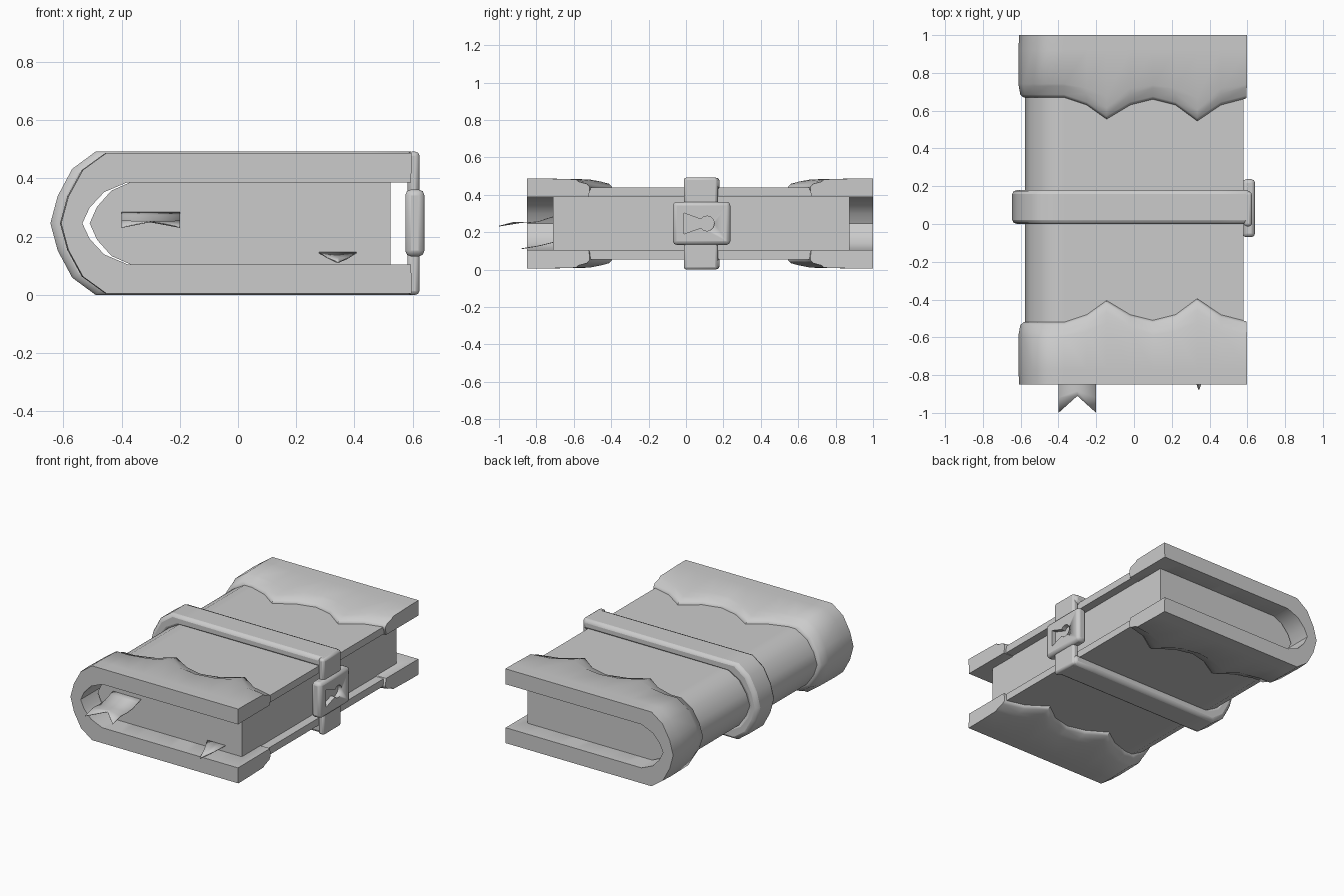
import bpy, bmesh, math

if "Cube" in bpy.data.objects:
    bpy.data.objects.remove(bpy.data.objects["Cube"])

ZC, YC = 0.246, 0.075          # mid height and mid length of the book
TOP_X = [0.59, 0.46, 0.335, 0.22, 0.1, -0.02, -0.145, -0.25, -0.37]
WAVE = [0.665, 0.63, 0.545, 0.63, 0.66, 0.63, 0.555, 0.63, 0.67]
SPINE = [(0.155, 1), (0.075, 0.76), (0.025, 0.38), (0, 0),
         (0.025, -0.38), (0.075, -0.76), (0.155, -1)]


def outline(xs, h, xe):
    """C-shaped path: top board, faceted spine, bottom board."""
    xsx = [xe] + TOP_X[1:]
    return ([(x, ZC + h) for x in xsx]
            + [(xs + dx, ZC + f * h) for dx, f in SPINE]
            + [(x, ZC - h) for x in reversed(xsx)])


def finish(name, bm, bevel=0, angle=35, segs=2):
    bmesh.ops.recalc_face_normals(bm, faces=bm.faces[:])
    me = bpy.data.meshes.new(name)
    bm.to_mesh(me)
    bm.free()
    ob = bpy.data.objects.new(name, me)
    bpy.context.collection.objects.link(ob)
    if bevel:
        m = ob.modifiers.new("Bevel", 'BEVEL')
        m.width, m.segments, m.limit_method = bevel, segs, 'ANGLE'
        m.angle_limit = math.radians(50)
    bpy.ops.object.select_all(action='DESELECT')
    ob.select_set(True)
    bpy.context.view_layer.objects.active = ob
    bpy.ops.object.shade_smooth_by_angle(angle=math.radians(angle))
    return ob


def wrap(name, rows, bevel=0, angle=40):
    """Closed tube of rows; each row is (C outline, y value per point)."""
    bm = bmesh.new()
    grid = [[bm.verts.new((x, y, z)) for (x, z), y in zip(pts, ys)]
            for pts, ys in rows]
    n = len(grid)
    for a in range(n):
        r, q = grid[a], grid[(a + 1) % n]
        for i in range(len(r) - 1):
            bm.faces.new((r[i], r[i + 1], q[i + 1], q[i]))
    for i in (0, -1):
        bm.faces.new([r[i] for r in grid])
    return finish(name, bm, bevel, angle)


def c_solid(name, outer, inner, y0, y1, bevel=0):
    n = len(outer)
    return wrap(name, [(inner, [y0] * n), (outer, [y0] * n),
                       (outer, [y1] * n), (inner, [y1] * n)], bevel)


def prism(pts, x0, x1):
    """Extrude a (y, z) polygon along x."""
    bm = bmesh.new()
    f = bm.faces.new([bm.verts.new((x0, y, z)) for y, z in pts])
    g = bmesh.ops.extrude_face_region(bm, geom=[f])
    bmesh.ops.translate(bm, vec=(x1 - x0, 0, 0),
                        verts=[v for v in g['geom'] if isinstance(v, bmesh.types.BMVert)])
    return bm


def box(y0, y1, z0, z1, x0, x1):
    return prism([(y0, z0), (y1, z0), (y1, z1), (y0, z1)], x0, x1)


# Leather cover
c_solid("cover", outline(-0.578, 0.192, 0.58), outline(-0.54, 0.145, 0.58), -0.8, 0.955)

# Page block
bm = bmesh.new()
page = outline(-0.51, 0.148, 0.525)
ends = [[bm.verts.new((x, y, z)) for x, z in page] for y in (-0.71, 0.875)]
for e in ends:
    bm.faces.new(e)
for i in range(len(page)):
    j = (i + 1) % len(page)
    bm.faces.new((ends[0][i], ends[0][j], ends[1][j], ends[1][i]))
finish("pages", bm)

# Thick end covers with scalloped inner edges
edge = WAVE + [0.67] * len(SPINE) + WAVE[::-1]
n = len(edge)
for name, flip in (("back_end_cover", False), ("front_end_cover", True)):
    def ys(vals):
        return [2 * YC - v if flip else v for v in vals]
    wrap(name, [
        (outline(-0.535, 0.141, 0.595), ys([1.0] * n)),
        (outline(-0.608, 0.241, 0.597), ys([1.0] * n)),
        (outline(-0.612, 0.241, 0.597), ys([0.92] * n)),
        (outline(-0.612, 0.236, 0.597), ys([e * 0.6 + 0.34 for e in edge])),
        (outline(-0.61, 0.224, 0.597), ys([e + 0.06 for e in edge])),
        (outline(-0.602, 0.212, 0.596), ys([e + 0.015 for e in edge])),
        (outline(-0.585, 0.195, 0.594), ys(edge)),
        (outline(-0.57, 0.18, 0.594), ys(edge)),
        (outline(-0.535, 0.141, 0.594), ys([0.67] * n))], angle=45)

# Strap around the book, with its fastening plate
c_solid("strap", outline(-0.645, 0.246, 0.617), outline(-0.572, 0.18, 0.617),
        0.0, 0.18, bevel=0.022)
for name, z0, z1 in (("strap_tab_lower", 0.0, 0.15), ("strap_tab_upper", 0.345, 0.492)):
    finish(name, box(-0.012, 0.17, z0, z1, 0.582, 0.624), 0.014)

# Lock with recessed face and keyhole
bm = box(-0.07, 0.237, 0.132, 0.362, 0.575, 0.641)
lock = finish("lock", bm, 0.02)
r, cy = 0.04, 0.112
key = [(-0.012, 0.19)]
key += [(cy + r * math.cos(a), ZC + r * math.sin(a))
        for a in (math.radians(-145 + 29 * k) for k in range(11))]
key += [(-0.012, 0.302)]
cutter = finish("keyhole_cutter", prism(key, 0.612, 0.68))
cutter.hide_render = True
cutter.hide_set(True)
m = lock.modifiers.new("Keyhole", 'BOOLEAN')
m.operation, m.object, m.solver = 'DIFFERENCE', cutter, 'EXACT'


# Ribbon bookmarks: left, middle and right edge lines from the pages outward
def ribbon(name, rows):
    bm = bmesh.new()
    g = [[bm.verts.new(p) for p in row] for row in rows]
    for a, b in zip(g, g[1:]):
        for i in range(2):
            bm.faces.new((a[i], a[i + 1], b[i + 1], b[i]))
    ob = finish(name, bm)
    s = ob.modifiers.new("Thickness", 'SOLIDIFY')
    s.thickness = 0.004


path = [(-0.69, 0.29), (-0.74, 0.275), (-0.79, 0.258), (-0.85, 0.252)]
ribbon("ribbon_bookmark", [[(x, y, z) for x in (-0.4, -0.3, -0.2)] for y, z in path]
       + [[(-0.4, -0.92, 0.255), (-0.3, -0.885, 0.253), (-0.2, -0.92, 0.255)],
          [(-0.4, -1.0, 0.234), (-0.3, -0.91, 0.254), (-0.2, -1.0, 0.234)]])
ribbon("corner_bookmark", [
    [(0.27, -0.69, 0.152), (0.345, -0.69, 0.152), (0.415, -0.69, 0.152)],
    [(0.31, -0.79, 0.128), (0.345, -0.79, 0.128), (0.378, -0.79, 0.128)],
    [(0.338, -0.87, 0.115), (0.343, -0.88, 0.113), (0.348, -0.87, 0.115)]])
